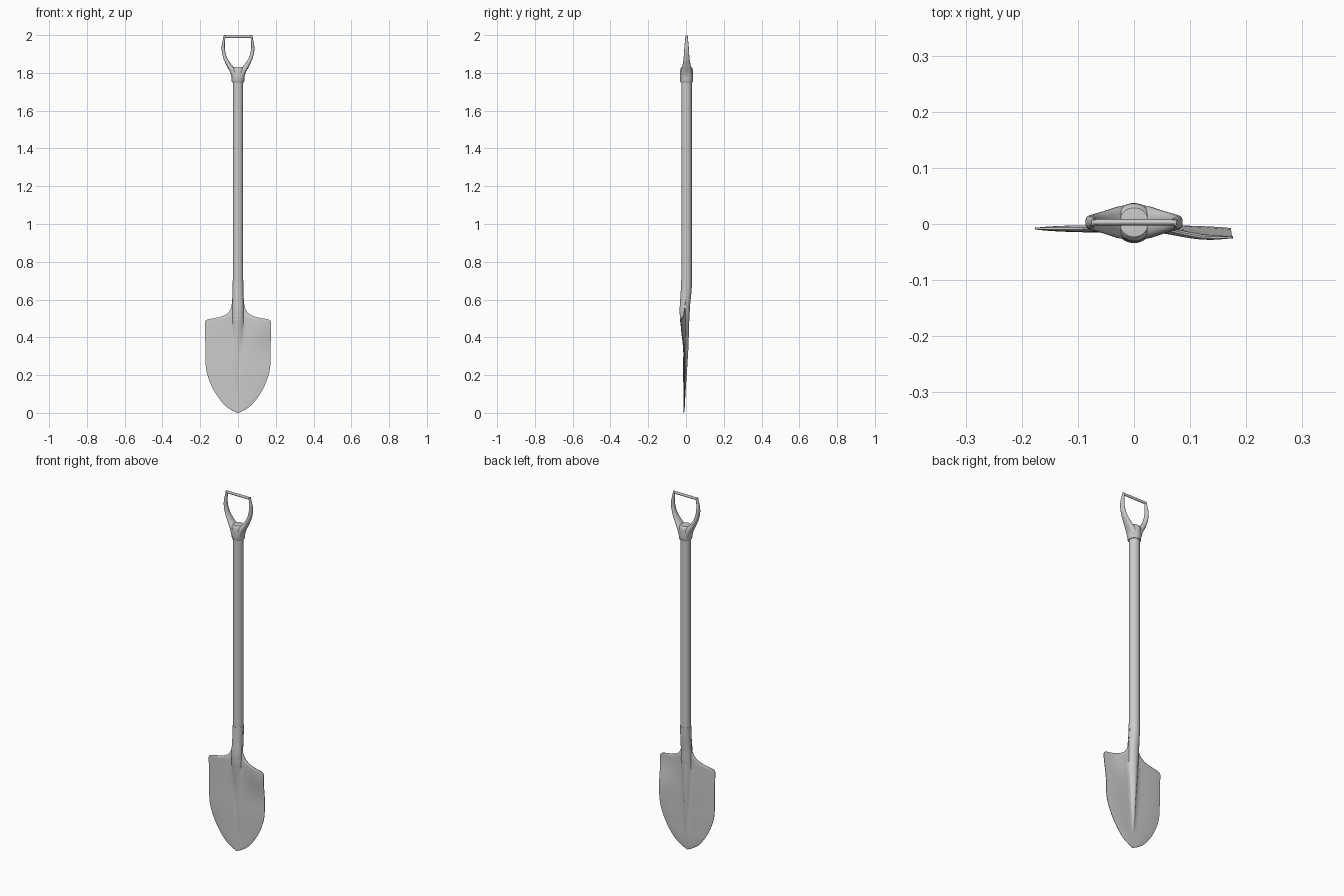
import bpy, math

if "Cube" in bpy.data.objects:
    bpy.data.objects.remove(bpy.data.objects["Cube"])

CY = 0.003  # shaft and handle axis


def spline(rows, n):
    """Catmull-Rom interpolation through rows of numbers."""
    out = []
    for i in range(len(rows) - 1):
        p0, p1, p2 = rows[max(i - 1, 0)], rows[i], rows[i + 1]
        p3 = rows[min(i + 2, len(rows) - 1)]
        for k in range(n):
            t = k / n
            out.append([0.5 * (2 * b + (c - a) * t + (2 * a - 5 * b + 4 * c - d) * t * t
                               + (3 * b - a - 3 * c + d) * t ** 3)
                        for a, b, c, d in zip(p0, p1, p2, p3)])
    out.append(list(rows[-1]))
    return out


def loft(name, rings, angle=40):
    """Skin closed rings of equal length and cap both ends."""
    n = len(rings[0])
    verts = [v for r in rings for v in r]
    faces = [(i * n + j, i * n + (j + 1) % n, (i + 1) * n + (j + 1) % n, (i + 1) * n + j)
             for i in range(len(rings) - 1) for j in range(n)]
    faces += [tuple(reversed(range(n))), tuple(range(len(verts) - n, len(verts)))]
    me = bpy.data.meshes.new(name)
    me.from_pydata(verts, [], faces)
    ob = bpy.data.objects.new(name, me)
    bpy.context.collection.objects.link(ob)
    bpy.ops.object.select_all(action='DESELECT')
    ob.select_set(True)
    bpy.context.view_layer.objects.active = ob
    bpy.ops.object.mode_set(mode='EDIT')
    bpy.ops.mesh.select_all(action='SELECT')
    bpy.ops.mesh.normals_make_consistent(inside=False)
    bpy.ops.object.mode_set(mode='OBJECT')
    bpy.ops.object.shade_smooth_by_angle(angle=math.radians(angle))
    return ob


def circle(r, z, n=32):
    return [(r * math.cos(2 * math.pi * k / n), CY + r * math.sin(2 * math.pi * k / n), z)
            for k in range(n)]


def smooth(a, b, x):
    t = min(max((x - a) / (b - a), 0), 1)
    return t * t * (3 - 2 * t)


# Blade with socket: z, half width, ridge half width, ridge y, ridge depth, plate y, plate half thickness
blade_rows = [
    (0.000, 0.004, 0.002, -0.012, 0.002, -0.012, 0.002),
    (0.015, 0.034, 0.004, -0.011, 0.003, -0.011, 0.003),
    (0.040, 0.070, 0.006, -0.010, 0.004, -0.010, 0.004),
    (0.080, 0.103, 0.008, -0.009, 0.005, -0.009, 0.005),
    (0.130, 0.134, 0.010, -0.007, 0.006, -0.009, 0.005),
    (0.190, 0.159, 0.012, -0.005, 0.008, -0.009, 0.006),
    (0.250, 0.171, 0.015, -0.003, 0.010, -0.009, 0.006),
    (0.350, 0.173, 0.022, -0.001, 0.014, -0.008, 0.006),
    (0.420, 0.174, 0.027, -0.004, 0.019, -0.008, 0.006),
    (0.470, 0.176, 0.029, -0.006, 0.023, -0.008, 0.006),
    (0.485, 0.174, 0.030, -0.007, 0.024, -0.008, 0.006),
    (0.494, 0.162, 0.030, -0.007, 0.025, -0.008, 0.006),
    (0.500, 0.133, 0.030, -0.007, 0.025, -0.008, 0.006),
    (0.507, 0.098, 0.030, -0.007, 0.026, -0.008, 0.006),
    (0.520, 0.066, 0.030, -0.007, 0.026, -0.007, 0.006),
    (0.540, 0.045, 0.030, -0.007, 0.027, -0.007, 0.005),
    (0.565, 0.035, 0.030, -0.006, 0.027, -0.006, 0.003),
    (0.610, 0.030, 0.029, -0.002, 0.028, -0.002, 0.001),
    (0.650, 0.029, 0.0285, 0.001, 0.0285, 0.001, 0.001),
    (0.700, 0.029, 0.0285, CY, 0.0285, CY, 0.001),
]
rings = []
for z, w, rw, cy, rd, by, bt in spline(blade_rows, 3):
    outer = [rw + (w - rw) * k / 8 for k in range(1, 9)]
    ridge = [rw * math.sin(math.pi * k / 16) for k in range(-8, 9)]
    xs = [-x for x in reversed(outer)] + ridge + outer
    power = 1.2 - 0.7 * smooth(0.40, 0.58, z)
    front, back = [], []
    for x in xs:
        f = max(0, 1 - (x / rw) ** 2) ** power
        plate = bt * (1 - 0.75 * (abs(x) / w) ** 4)
        # The right upper corner is bent forward
        bend = 0.016 * smooth(0.30, 0.48, z) * smooth(0.02, 0.14, x)
        mid = (by - bend) * (1 - f) + cy * f
        half = plate + (rd - plate) * f
        front.append((x, mid - half, z))
        back.append((x, mid + half, z))
    rings.append(front + back[::-1])
loft("blade", rings, 50)

# Shaft
loft("shaft", [circle(0.0275, z) for z in (0.66, 1.78)])

# Handle collar
collar = [(0.031, 1.750), (0.0335, 1.754), (0.034, 1.775), (0.0345, 1.800),
          (0.0335, 1.815), (0.031, 1.825), (0.026, 1.830), (0.012, 1.831)]
loft("handle_collar", [circle(r, z) for r, z in collar])

# Handle arms: x, z, in-plane half width, half depth
arm_rows = [
    (0.012, 1.775, 0.020, 0.030), (0.024, 1.805, 0.017, 0.029),
    (0.046, 1.838, 0.0125, 0.022), (0.066, 1.875, 0.010, 0.016),
    (0.0765, 1.912, 0.009, 0.013), (0.078, 1.945, 0.008, 0.011),
    (0.074, 1.975, 0.006, 0.008), (0.071, 1.998, 0.005, 0.006),
]
arm = spline(arm_rows, 4)
for side, name in ((-1, "left_handle_arm"), (1, "right_handle_arm")):
    rings = []
    for i, (x, z, a, b) in enumerate(arm):
        p, q = arm[max(i - 1, 0)], arm[min(i + 1, len(arm) - 1)]
        dx, dz = q[0] - p[0], q[1] - p[1]
        ln = math.hypot(dx, dz)
        nx, nz = dz / ln, -dx / ln
        ring = []
        for k in range(20):
            c, s = math.cos(math.pi * k / 10), math.sin(math.pi * k / 10)
            c = math.copysign(abs(c) ** 0.8, c)
            s = math.copysign(abs(s) ** 0.8, s)
            ring.append((side * (x + nx * a * c), CY + b * s, min(z + nz * a * c, 2.0)))
        rings.append(ring)
    loft(name, rings)

# Grip bar
rings = []
for x in (-0.073, 0.073):
    rings.append([(x, CY + 0.0055 * math.cos(math.pi * k / 8),
                   1.9925 + 0.0075 * math.sin(math.pi * k / 8)) for k in range(16)])
loft("grip_bar", rings)
